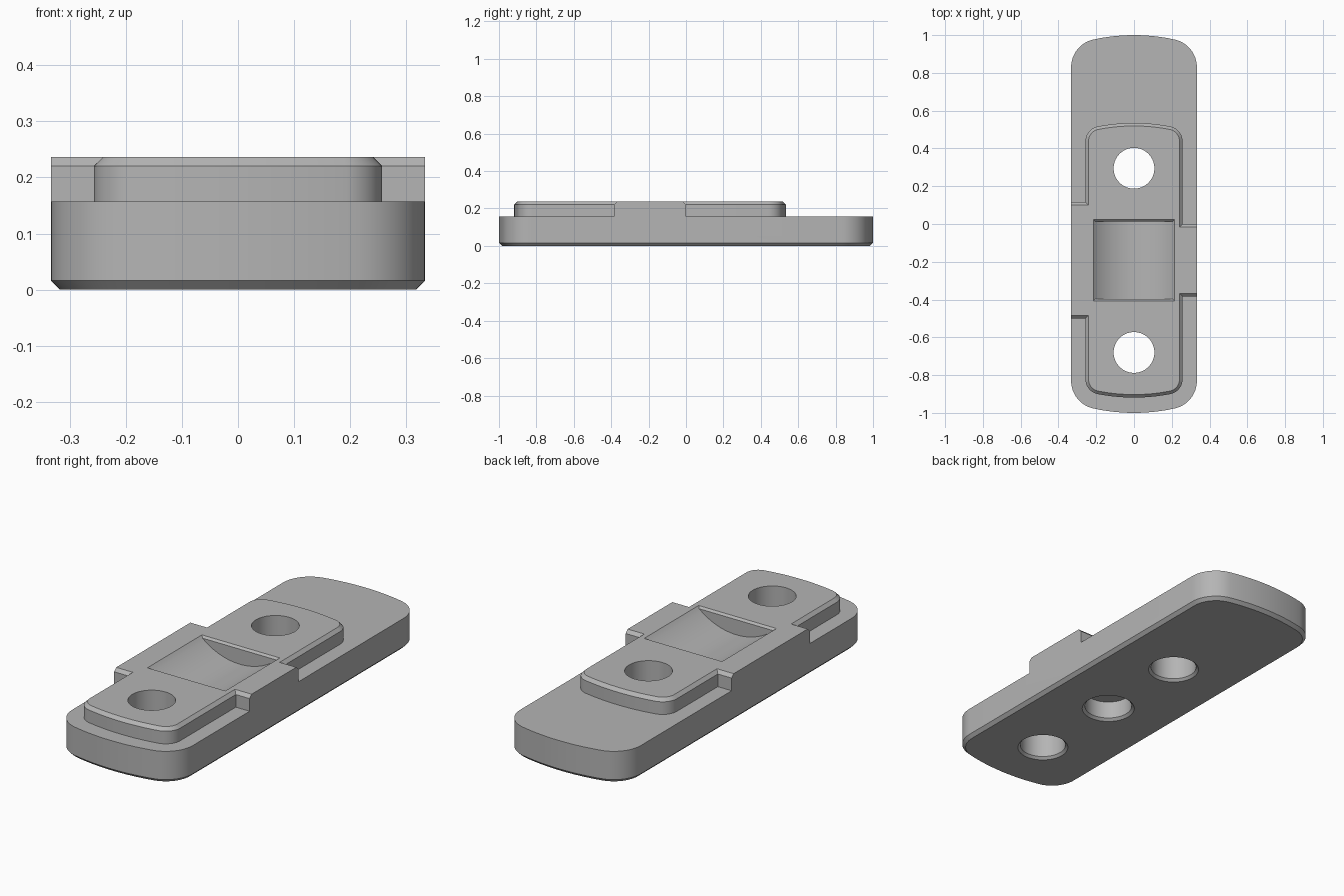
import bpy, bmesh
from math import sin, cos, pi, acos, asin, sqrt, atan2

default = bpy.data.objects.get("Cube")
if default:
    bpy.data.objects.remove(default, do_unlink=True)

grey = bpy.data.materials.new("plain grey")
grey.use_nodes = True
COLOUR = (0.46, 0.46, 0.46, 1)
grey.diffuse_color = COLOUR
grey.node_tree.nodes["Principled BSDF"].inputs["Base Color"].default_value = COLOUR


def loft(name, rings):
    """Solid skinned through matching closed rings of points."""
    bm = bmesh.new()
    loops = [[bm.verts.new(p) for p in ring] for ring in rings]
    n = len(loops[0])
    for a, b in zip(loops, loops[1:]):
        for i in range(n):
            j = (i + 1) % n
            bm.faces.new((a[i], a[j], b[j], b[i]))
    bm.faces.new(loops[0][::-1])
    bm.faces.new(loops[-1])
    bmesh.ops.recalc_face_normals(bm, faces=bm.faces)
    mesh = bpy.data.meshes.new(name)
    bm.to_mesh(mesh)
    bm.free()
    mesh.materials.append(grey)
    obj = bpy.data.objects.new(name, mesh)
    bpy.context.collection.objects.link(obj)
    return obj


def slab_ring(half_w, half_l, fillet, mid_y, z, inset=0.0):
    """Rounded bar outline with bowed ends of unit radius."""
    cx = half_w - fillet
    rise = sqrt((1 - fillet) ** 2 - cx ** 2)
    bow_y = half_l - 1
    tangent = atan2(rise, cx)
    r, big = fillet - inset, 1 - inset
    quarter = [(cx + r * cos(tangent * i / 12), bow_y + rise + r * sin(tangent * i / 12))
               for i in range(13)]
    quarter += [(big * cos(a), bow_y + big * sin(a))
                for a in (tangent + (pi / 2 - tangent) * i / 6 for i in range(1, 7))]
    end = quarter + [(-x, y) for x, y in quarter[-2::-1]]
    return [(x, mid_y + y, z) for x, y in end] + [(-x, mid_y - y, z) for x, y in end]


def circle(r, y, z, n=64):
    return [(r * cos(2 * pi * i / n), y + r * sin(2 * pi * i / n), z) for i in range(n)]


def rect(x0, x1, y0, y1, z):
    return [(x0, y0, z), (x1, y0, z), (x1, y1, z), (x0, y1, z)]


def combine(target, tool, operation):
    """Apply a boolean and discard the tool."""
    tool.hide_render = True
    mod = target.modifiers.new("join", "BOOLEAN")
    mod.operation, mod.solver, mod.object = operation, "EXACT", tool
    bpy.context.view_layer.objects.active = target
    bpy.ops.object.modifier_apply(modifier=mod.name)
    bpy.data.objects.remove(tool, do_unlink=True)


W, DECK, TOP, BEVEL = 0.333, 0.157, 0.236, 0.016
MID = -0.192  # centre of the raised section

# Base plate with a chamfered underside
body = loft("mounting_plate", [slab_ring(W, 1, 0.15, 0, 0, BEVEL),
                               slab_ring(W, 1, 0.15, 0, BEVEL),
                               slab_ring(W, 1, 0.15, 0, DECK)])

# Raised pad with a chamfered top edge
pad = [(DECK - 0.05, 0), (TOP - BEVEL, 0), (TOP, BEVEL)]
combine(body, loft("raised_pad", [slab_ring(0.257, 0.727, 0.08, MID, z, d) for z, d in pad]), "UNION")

# Side tabs: long on the right, short on the left
for x0, x1, half in ((-W, -0.1, 0.308), (0.1, W, 0.192)):
    tab = [rect(x0, x1, MID - half + d, MID + half - d, z) for z, d in pad]
    combine(body, loft("side_tab", tab), "UNION")

# Screw holes, countersunk slightly below
R, SINK = 0.108, 0.012
for y in (0.295, -0.68):
    combine(body, loft("hole_cutter", [circle(R + 2 * SINK, y, -SINK), circle(R, y, SINK),
                                       circle(R, y, 0.3)]), "DIFFERENCE")

# Blind socket in the underside
combine(body, loft("socket_cutter", [circle(R + 0.03, MID, -SINK), circle(R + 0.004, MID, SINK),
                                     circle(R + 0.004, MID, 0.1)]), "DIFFERENCE")

# Curved saddle pocket with a chamfered rim
HALF, LIP, SAG = 0.205, 0.01, 0.075
radius = (HALF ** 2 + SAG ** 2) / (2 * SAG)
sweep = asin(HALF / radius)
axis_z = TOP - LIP - SAG + radius
arc = [(radius * sin(a), axis_z - radius * cos(a))
       for a in (sweep * (i / 16 - 1) for i in range(33))]
arc += [(HALF, TOP + 0.05), (-HALF, TOP + 0.05)]
combine(body, loft("saddle_cutter", [[(x, MID + s * HALF, z) for x, z in arc] for s in (-1, 1)]),
        "DIFFERENCE")
rim = [rect(-HALF - d, HALF + d, MID - HALF - d, MID + HALF + d, TOP - LIP + d) for d in (0, 3 * LIP)]
combine(body, loft("rim_cutter", rim), "DIFFERENCE")

# Smooth curved walls, keep edges crisp
bpy.ops.object.select_all(action="DESELECT")
body.select_set(True)
bpy.context.view_layer.objects.active = body
bpy.ops.object.shade_smooth_by_angle(angle=pi / 7)
